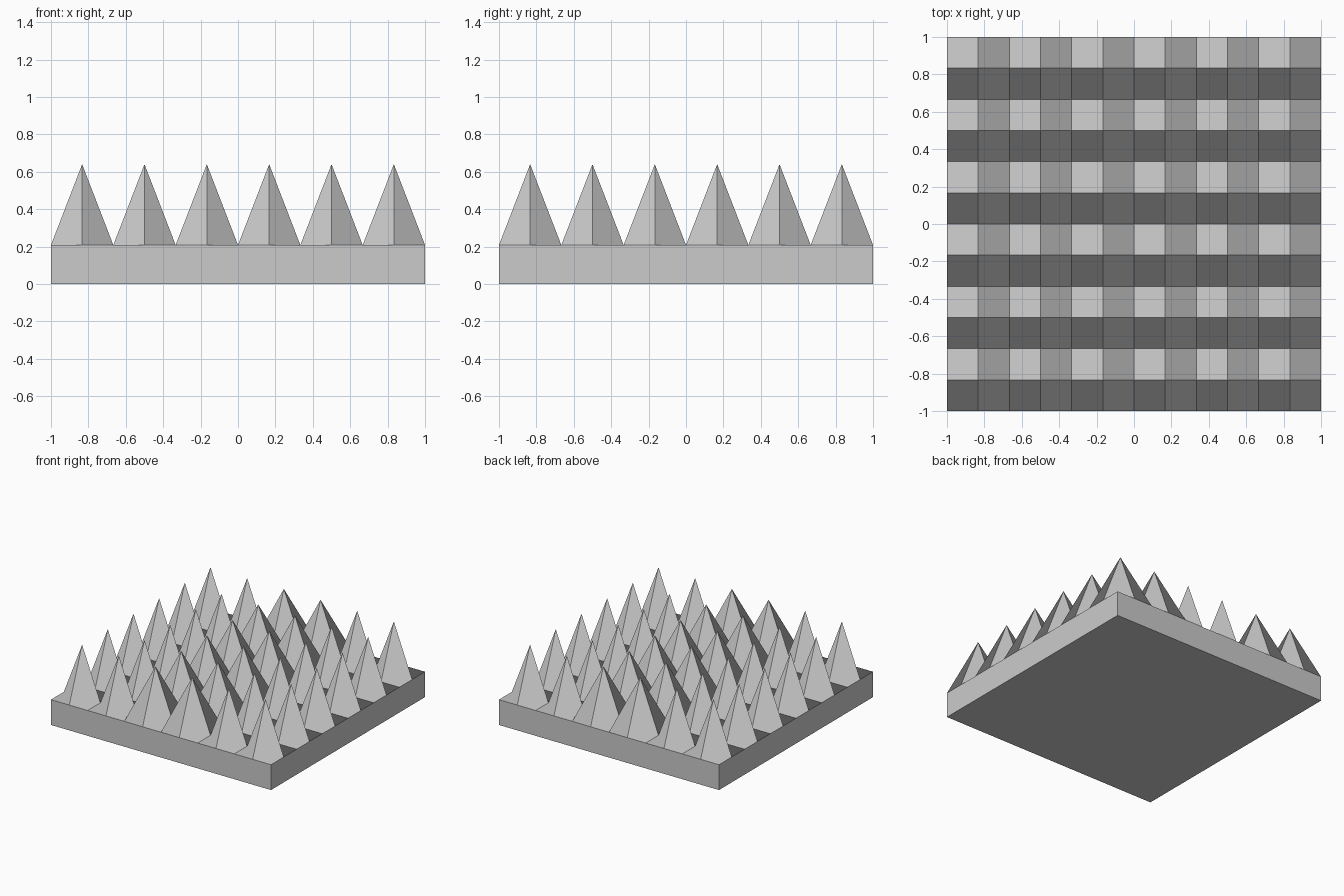
import bpy, bmesh

if "Cube" in bpy.data.objects:
    bpy.data.objects.remove(bpy.data.objects["Cube"])

N = 12                  # grid cells per side (two per spike)
STEP = 2 / N
BASE, PEAK = 0.208, 0.64

bm = bmesh.new()

# grid of points; every odd/odd point is pulled up into a spike
grid = [[bm.verts.new((-1 + i * STEP, -1 + j * STEP,
                       PEAK if i % 2 and j % 2 else BASE))
         for j in range(N + 1)] for i in range(N + 1)]

# the first corner sets the fold: one diagonal in the middle strip, the other outside it
for i in range(N):
    for j in range(N):
        q = [grid[i][j], grid[i + 1][j], grid[i + 1][j + 1], grid[i][j + 1]]
        if not 4 <= i < 8:
            q = q[1:] + q[:1]
        bm.faces.new(q)

# slab under the spikes: four walls and a floor
rim = ([grid[i][0] for i in range(N)] + [grid[N][j] for j in range(N)]
       + [grid[i][N] for i in range(N, 0, -1)] + [grid[0][j] for j in range(N, 0, -1)])
floor = [bm.verts.new((x, y, 0)) for x, y in ((-1, -1), (1, -1), (1, 1), (-1, 1))]
for s in range(4):
    top = [rim[(s * N + k) % len(rim)] for k in range(N + 1)]
    bm.faces.new([floor[s], floor[(s + 1) % 4]] + top[::-1])
bm.faces.new(floor[::-1])

mesh = bpy.data.meshes.new("spiked_panel")
bm.to_mesh(mesh)
bm.free()
bpy.context.collection.objects.link(bpy.data.objects.new("spiked_panel", mesh))
